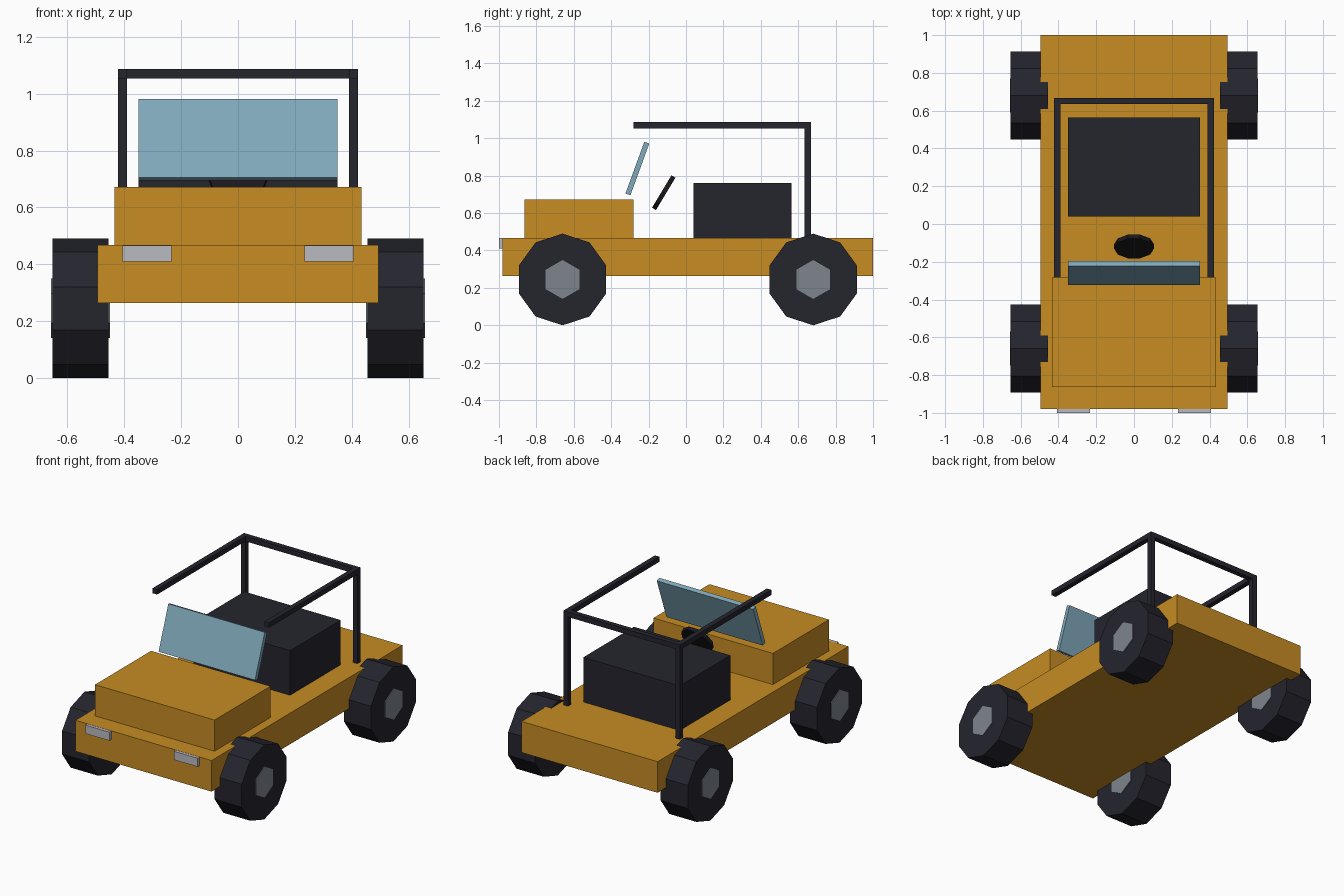
import bpy, bmesh, math
from mathutils import Matrix, Vector

if "Cube" in bpy.data.objects:
    bpy.data.objects.remove(bpy.data.objects["Cube"])


def material(name, color):
    m = bpy.data.materials.new(name)
    m.diffuse_color = (*color, 1)
    m.use_nodes = True
    m.node_tree.nodes["Principled BSDF"].inputs["Base Color"].default_value = m.diffuse_color
    return m


ORANGE = material("orange paint", (0.57, 0.262, 0.017))
DARK = material("dark rubber", (0.018, 0.018, 0.027))
BLACK = material("black plastic", (0.010, 0.010, 0.013))
GLASS = material("blue glass", (0.216, 0.395, 0.495))
METAL = material("grey metal", (0.21, 0.235, 0.27))
LAMP = material("lamp grey", (0.491, 0.491, 0.539))


def finish(name, bm, mat, matrix):
    bmesh.ops.recalc_face_normals(bm, faces=bm.faces)
    mesh = bpy.data.meshes.new(name)
    bm.to_mesh(mesh)
    bm.free()
    mesh.materials.append(mat)
    ob = bpy.data.objects.new(name, mesh)
    ob.matrix_world = matrix
    bpy.context.collection.objects.link(ob)
    return ob


def box(name, lo, hi, mat, tilt=0.0):
    """Box between two corners, optionally tilted about x through its centre."""
    lo, hi = Vector(lo), Vector(hi)
    bm = bmesh.new()
    bmesh.ops.create_cube(bm, size=1, matrix=Matrix.Diagonal((*(hi - lo), 1)))
    return finish(name, bm, mat,
                  Matrix.Translation((lo + hi) / 2) @ Matrix.Rotation(tilt, 4, 'X'))


def disc(name, centre, radius, depth, sides, mat, rotation):
    """Low-poly cylinder with a corner on its local x axis."""
    bm = bmesh.new()
    bmesh.ops.create_cone(bm, cap_ends=True, segments=sides, radius1=radius,
                          radius2=radius, depth=depth,
                          matrix=Matrix.Rotation(math.pi / 2, 4, 'Z'))
    return finish(name, bm, mat, Matrix.Translation(centre) @ rotation)


# Body, hood and seat
box("body", (-0.494, -0.98, 0.263), (0.494, 1.0, 0.467), ORANGE)
box("hood", (-0.434, -0.863, 0.46), (0.434, -0.282, 0.672), ORANGE)
box("seat", (-0.35, 0.04, 0.46), (0.35, 0.565, 0.76), DARK)

# Windshield leaning back
box("windshield", (-0.35, -0.274, 0.691), (0.35, -0.246, 0.985), GLASS, -0.35)

# Steering wheel: solid tilted disc
disc("steering_wheel", (0, -0.119, 0.709), 0.106, 0.025, 10, BLACK,
     Matrix.Rotation(math.radians(59), 4, 'X'))

# Roll cage crossbar
box("cage_crossbar", (-0.391, 0.634, 1.053), (0.391, 0.667, 1.086), DARK)

for side, s in (("left", -1), ("right", 1)):
    # Cage post and rail
    x0, x1 = sorted((s * 0.39, s * 0.423))
    box(f"{side}_cage_post", (x0, 0.634, 0.46), (x1, 0.667, 1.053), DARK)
    box(f"{side}_cage_rail", (x0, -0.282, 1.053), (x1, 0.667, 1.086), DARK)
    # Headlight
    x0, x1 = sorted((s * 0.234, s * 0.407))
    box(f"{side}_headlight", (x0, -1.0, 0.41), (x1, -0.975, 0.466), LAMP)
    # Wheels and hubs
    turn = Matrix.Rotation(math.pi / 2, 4, 'Y')
    for end, y in (("front", -0.66), ("rear", 0.68)):
        centre = (s * 0.554, y, 0.245)
        disc(f"{end}_{side}_tire", centre, 0.245, 0.197, 10, DARK, turn)
        disc(f"{end}_{side}_hub", centre, 0.104, 0.207, 6, METAL, turn)
